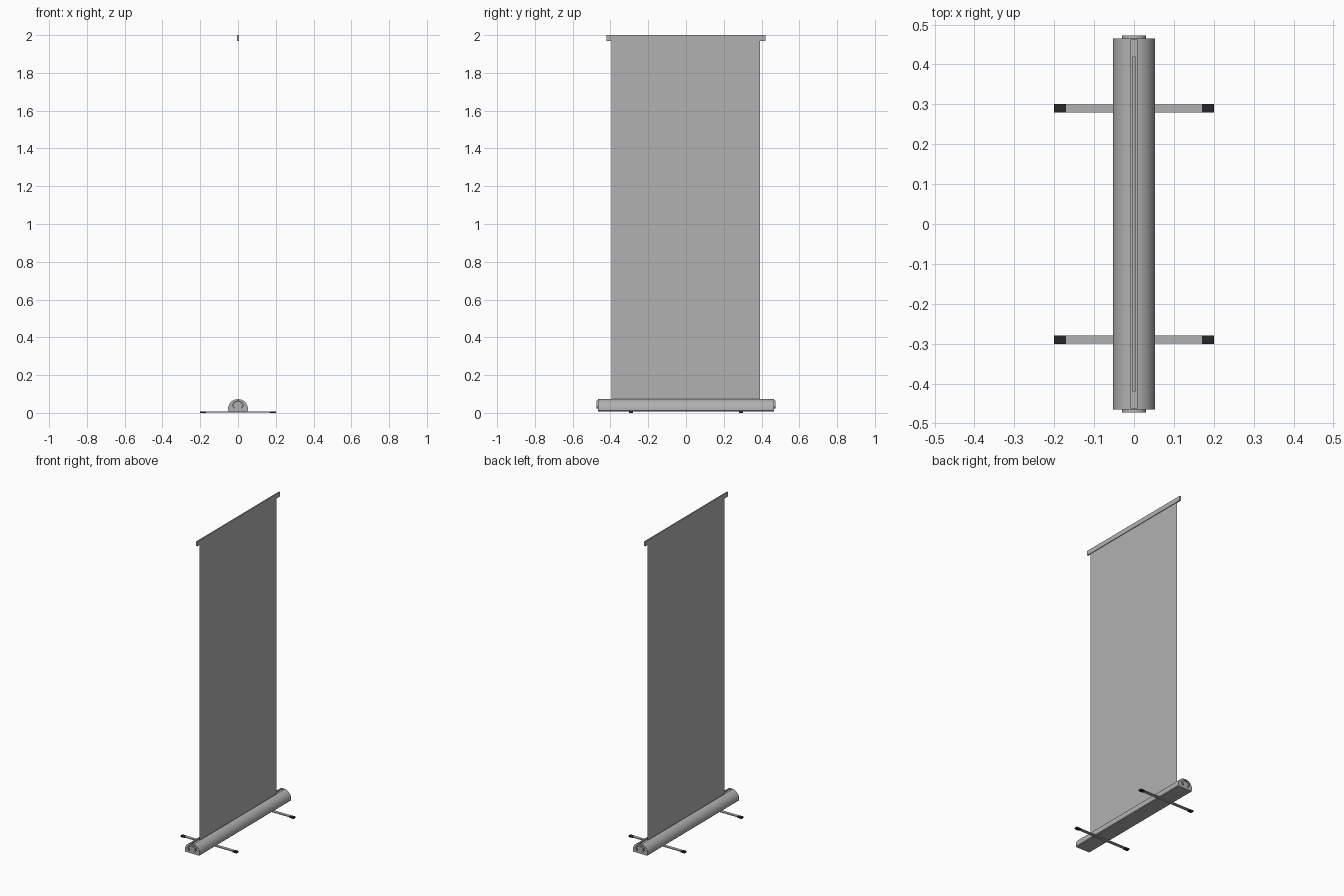
import bpy, bmesh, math
from mathutils import Vector

if "Cube" in bpy.data.objects:
    bpy.data.objects.remove(bpy.data.objects["Cube"])


def material(name, value):
    m = bpy.data.materials.new(name)
    m.diffuse_color = (value, value, value, 1)
    m.use_nodes = True
    m.node_tree.nodes["Principled BSDF"].inputs["Base Color"].default_value = m.diffuse_color
    return m


grey = material("mid_grey", 0.44)
dark = material("dark_rubber", 0.02)


def finish(bm, name, mat=grey):
    bmesh.ops.recalc_face_normals(bm, faces=bm.faces)
    me = bpy.data.meshes.new(name)
    bm.to_mesh(me)
    bm.free()
    ob = bpy.data.objects.new(name, me)
    bpy.context.collection.objects.link(ob)
    me.materials.append(mat)
    return ob


def box(name, lo, hi, mat=grey):
    lo, hi = Vector(lo), Vector(hi)
    bm = bmesh.new()
    bmesh.ops.create_cube(bm, size=1)
    for v in bm.verts:
        v.co = (lo + hi) / 2 + v.co * (hi - lo)
    return finish(bm, name, mat)


def extrude_y(name, profile, y0, y1):
    """Extrude a closed x-z profile along y, then smooth its curved sides."""
    bm = bmesh.new()
    face = bm.faces.new([bm.verts.new((x, y0, z)) for x, z in profile])
    ext = bmesh.ops.extrude_face_region(bm, geom=[face], use_keep_orig=True)
    for v in ext["geom"]:
        if isinstance(v, bmesh.types.BMVert):
            v.co.y = y1
    ob = finish(bm, name)
    bpy.ops.object.select_all(action='DESELECT')
    ob.select_set(True)
    bpy.context.view_layer.objects.active = ob
    bpy.ops.object.shade_smooth_by_angle(angle=math.radians(30))
    return ob


# Cassette outline: flat bottom, round top
R, CZ, SLOT, N = 0.053, 0.020, 0.009, 14
BOTTOM = 0.008


def half_outline(start):
    arc = [(R * math.sin(a), CZ + R * math.cos(a))
           for a in (start + (math.pi / 2 - start) * i / N for i in range(N + 1))]
    return arc + [(R, BOTTOM + 0.004), (R - 0.004, BOTTOM)]


def mirrored(half):
    return half + [(-x, z) for x, z in reversed(half) if x > 1e-6]


# Slotted body between two closed end plates
extrude_y("cassette", mirrored([(SLOT, 0.066)] + half_outline(math.asin(SLOT / R))),
          -0.4615, 0.4615)
plate = mirrored(half_outline(0.0))

# Raised C-shaped bosses on both ends, open at the bottom
angles = [math.radians(-50 + 280 * i / 28) for i in range(29)]
boss = [(0.030 * math.cos(a), 0.041 + 0.024 * math.sin(a)) for a in angles]
boss += [(0.022 * math.cos(a), 0.041 + 0.017 * math.sin(a)) for a in reversed(angles)]

for s, side in ((-1, "front"), (1, "back")):
    extrude_y(side + "_end_plate", plate, s * 0.4615, s * 0.465)
    extrude_y(side + "_end_boss", boss, s * 0.464, s * 0.473)

    # Swing-out feet with rubber tips
    y0, y1 = sorted((s * 0.28, s * 0.30))
    box(side + "_foot", (-0.185, y0, 0.003), (0.185, y1, 0.008))
    for t, end in ((-1, "left"), (1, "right")):
        x0, x1 = sorted((t * 0.17, t * 0.20))
        box(f"{side}_{end}_foot_tip", (x0, y0 - 0.0005, 0.0), (x1, y1 + 0.0005, 0.0085), dark)

# Banner sheet, dropping into the slot
bm = bmesh.new()
bm.faces.new([bm.verts.new((0, y, z)) for y, z in
              ((-0.394, 0.066), (0.391, 0.066), (0.391, 1.985), (-0.394, 1.985))])
finish(bm, "banner_sheet")

# Top clamp rail
box("top_rail", (-0.004, -0.42, 1.97), (0.004, 0.42, 2.0))
